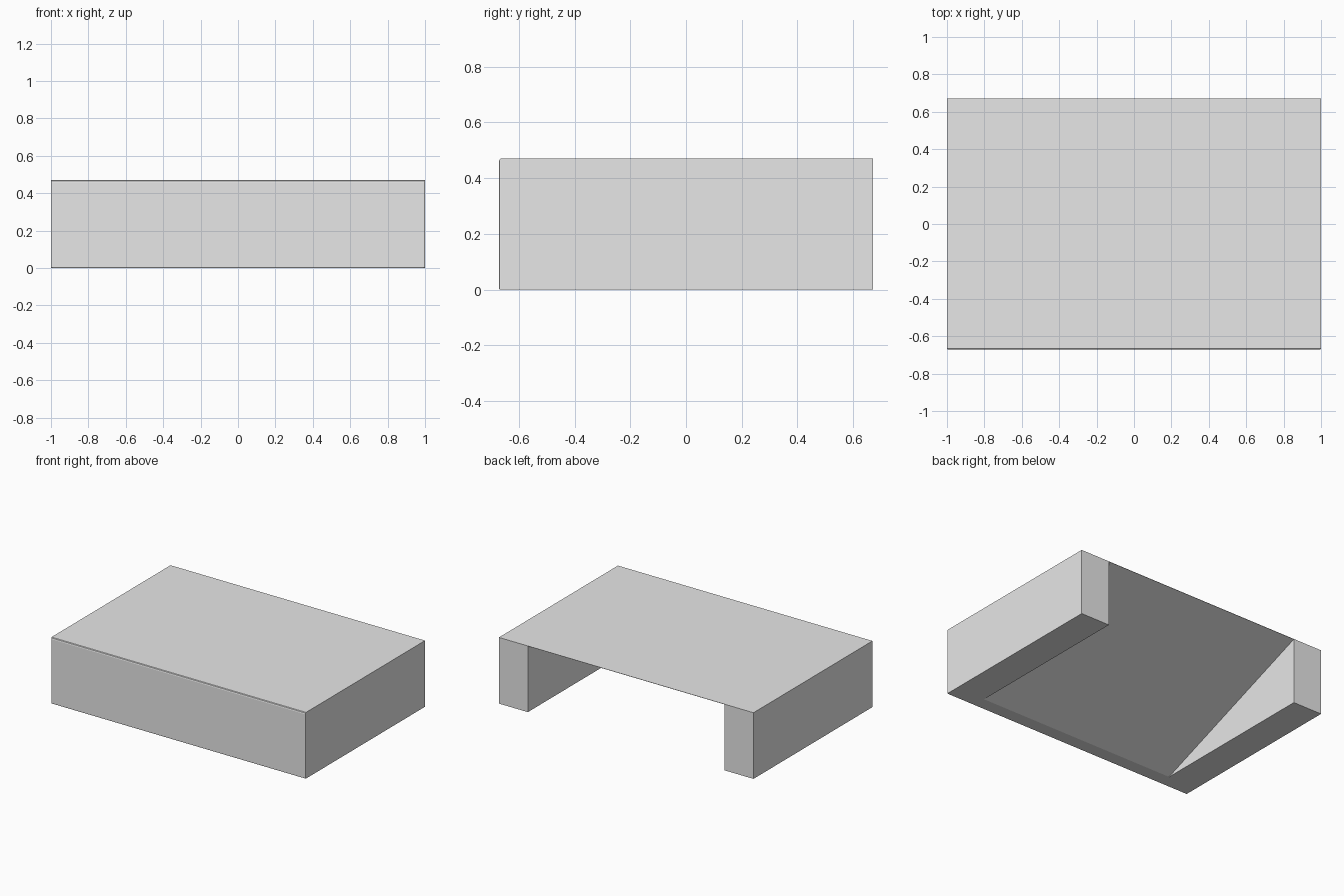
import bpy
import bmesh

default = bpy.data.objects.get("Cube")
if default:
    bpy.data.objects.remove(default, do_unlink=True)

HALF_X, HALF_Y, HEIGHT = 1.0, 0.671, 0.47
LEG_INNER = 0.773

grey = bpy.data.materials.new("light grey")
grey.use_nodes = True
colour = (0.8, 0.8, 0.8, 1)
grey.diffuse_color = colour
grey.node_tree.nodes["Principled BSDF"].inputs["Base Color"].default_value = colour


def extrude_profile(name, profile, half_width):
    """Solid made by extruding a (y, z) outline along x."""
    bm = bmesh.new()
    face = bm.faces.new([bm.verts.new((-half_width, y, z)) for y, z in profile])
    moved = bmesh.ops.extrude_face_region(bm, geom=[face])["geom"]
    verts = [v for v in moved if isinstance(v, bmesh.types.BMVert)]
    bmesh.ops.translate(bm, verts=verts, vec=(2 * half_width, 0, 0))
    bmesh.ops.recalc_face_normals(bm, faces=bm.faces)
    mesh = bpy.data.meshes.new(name)
    bm.to_mesh(mesh)
    bm.free()
    mesh.materials.append(grey)
    obj = bpy.data.objects.new(name, mesh)
    bpy.context.collection.objects.link(obj)
    return obj


# Main block
block = extrude_profile("block_body", [(-HALF_Y, 0), (HALF_Y, 0),
                                       (HALF_Y, HEIGHT), (-HALF_Y, HEIGHT)], HALF_X)

# Narrow bevel around the front face, widest along its top edge
weights = block.data.attributes.new("bevel_weight_edge", "FLOAT", "EDGE")
for edge in block.data.edges:
    ends = [block.data.vertices[i].co for i in edge.vertices]
    if all(p.y < 0 for p in ends):
        on_top = all(p.z > HEIGHT / 2 for p in ends)
        weights.data[edge.index].value = 1.0 if on_top else 0.4
bevel = block.modifiers.new("front_bevel", "BEVEL")
bevel.limit_method = "WEIGHT"
bevel.width = 0.012
bevel.segments = 2

# Sloping recess between the legs, rising from the front lip to the back top edge
ramp_front, ramp_rise = -0.572, HEIGHT - 0.002
slope = ramp_rise / (HALF_Y - ramp_front)
extra = 0.1
cutter = extrude_profile("recess_cutter", [
    (ramp_front - extra, -extra * slope),
    (HALF_Y + extra, -extra * slope),
    (HALF_Y + extra, ramp_rise + extra * slope)], LEG_INNER)
cutter.hide_render = True
cutter.hide_viewport = True
cutter.display_type = "WIRE"

cut = block.modifiers.new("recess", "BOOLEAN")
cut.operation = "DIFFERENCE"
cut.solver = "EXACT"
cut.object = cutter
